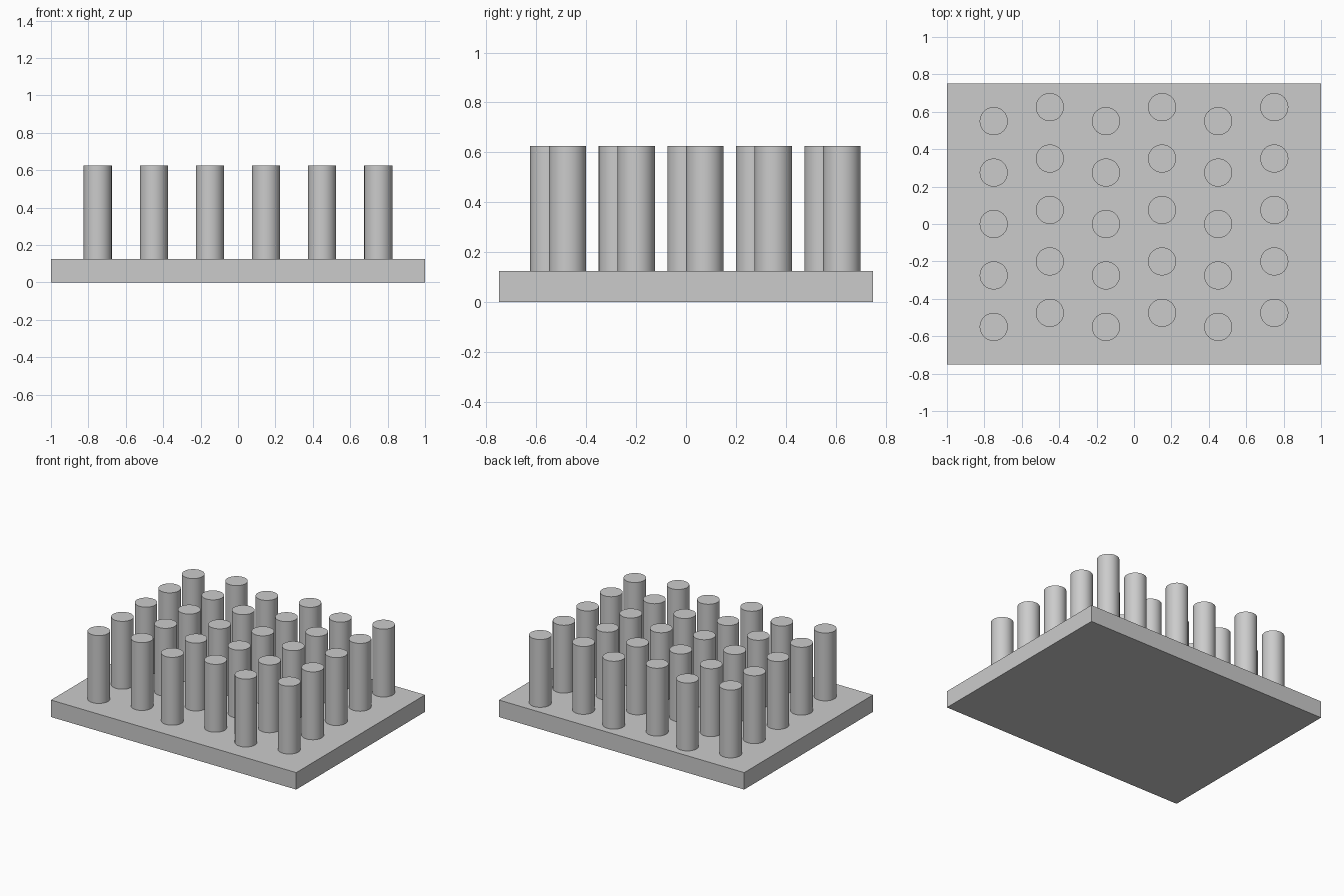
import bpy

cube = bpy.data.objects.get("Cube")
if cube:
    bpy.data.objects.remove(cube, do_unlink=True)

# Single plain grey finish
grey = bpy.data.materials.new("plain_grey")
grey.use_nodes = True
colour = (0.6, 0.6, 0.6, 1)
grey.diffuse_color = colour
grey.node_tree.nodes["Principled BSDF"].inputs["Base Color"].default_value = colour

BASE_H = 0.125
PIN_R = 0.075
PIN_H = 0.5
COLS, ROWS = 6, 5
STEP_X, STEP_Y = 0.3, 0.275
STAGGER = 0.075

# Base plate
bpy.ops.mesh.primitive_cube_add(size=1, location=(0, 0, BASE_H / 2))
base = bpy.context.object
base.name = "base_plate"
base.scale = (2, 1.5, BASE_H)
bpy.ops.object.transform_apply(location=False, rotation=False, scale=True)
base.data.materials.append(grey)

# One round pin, shared by the whole grid
bpy.ops.mesh.primitive_cylinder_add(vertices=64, radius=PIN_R, depth=PIN_H)
pin = bpy.context.object
pin.name = "pin"
pin.data.materials.append(grey)
bpy.ops.object.shade_smooth_by_angle()

# Grid of pins, every second column shifted back
for col in range(COLS):
    for row in range(ROWS):
        if col or row:
            obj = pin.copy()
            bpy.context.collection.objects.link(obj)
        else:
            obj = pin
        obj.name = f"pin_column_{col + 1}_row_{row + 1}"
        x = (col - (COLS - 1) / 2) * STEP_X
        y = (row - (ROWS - 1) / 2) * STEP_Y + (col % 2) * STAGGER
        obj.location = (x, y, BASE_H + PIN_H / 2)
